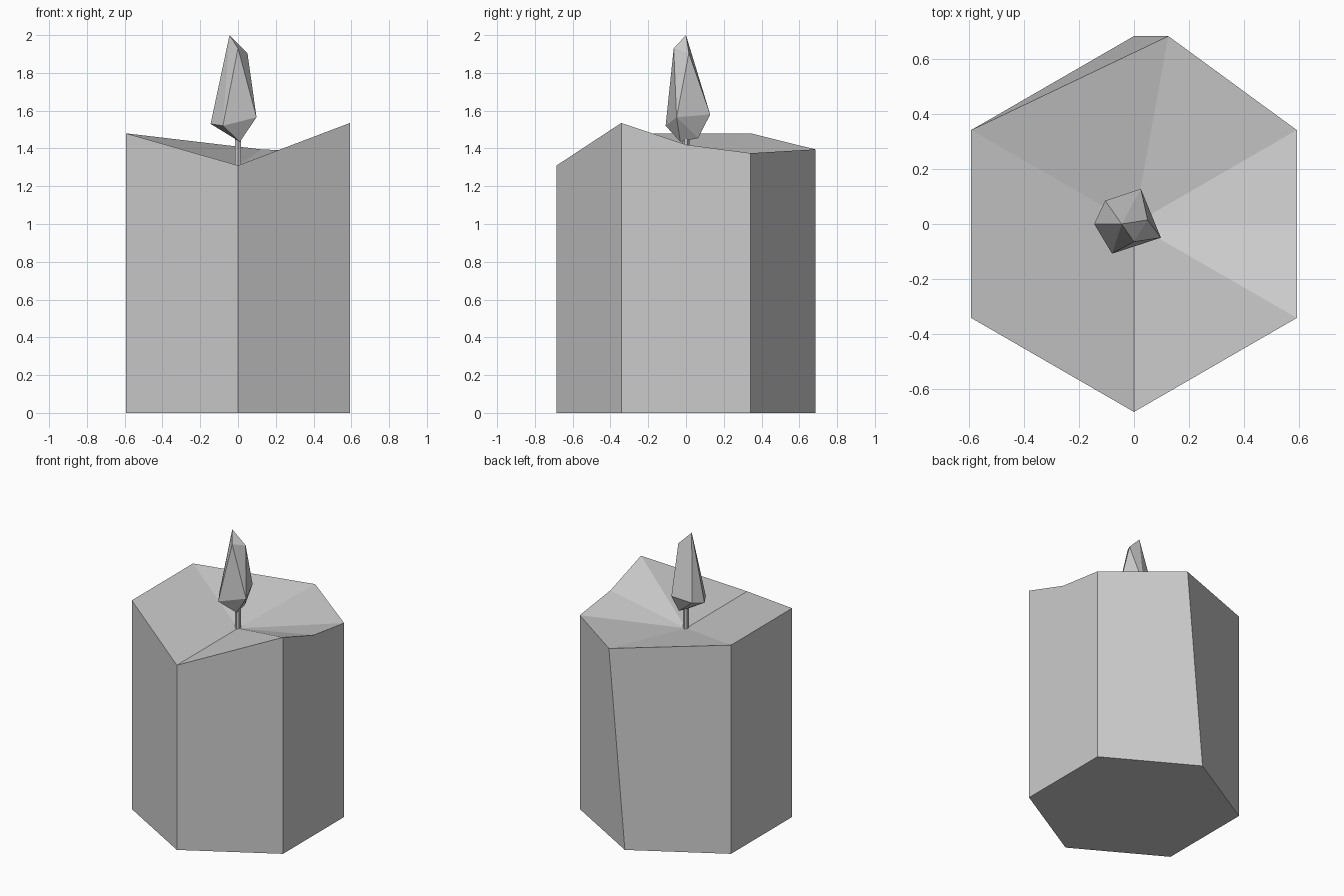
import bpy, bmesh
from math import radians, sin, cos
from mathutils import Vector

cube = bpy.data.objects.get("Cube")
if cube:
    bpy.data.objects.remove(cube, do_unlink=True)

GREY = (0.6, 0.6, 0.6, 1.0)
grey = bpy.data.materials.new("plain_grey")
grey.use_nodes = True
grey.diffuse_color = GREY
bsdf = next(n for n in grey.node_tree.nodes if n.type == 'BSDF_PRINCIPLED')
bsdf.inputs["Base Color"].default_value = GREY


def finish(name, bm):
    """Turn a bmesh into a flat shaded, grey object."""
    bmesh.ops.recalc_face_normals(bm, faces=bm.faces)
    mesh = bpy.data.meshes.new(name)
    bm.to_mesh(mesh)
    bm.free()
    mesh.materials.append(grey)
    obj = bpy.data.objects.new(name, mesh)
    bpy.context.collection.objects.link(obj)
    return obj


# Wax body: hexagonal base, uneven melted rim, top fanned around a low centre
RADIUS = 0.685
RIM_HEIGHTS = [1.31, 1.535, 1.375, 1.395, 1.48, 1.48]
BACK, RIGHT_SIDE = 3, 1
bm = bmesh.new()
base, rim = [], []
for i, height in enumerate(RIM_HEIGHTS):
    a = radians(60 * i - 90)
    x, y = RADIUS * cos(a), RADIUS * sin(a)
    base.append(bm.verts.new((x, y, 0)))
    lean = 0.125 if i == BACK else 0
    rim.append(bm.verts.new((x + lean, y, height)))
dip = bm.verts.new((base[RIGHT_SIDE].co.x, 0, 1.42))
centre = bm.verts.new((0, 0, 1.31))
bm.faces.new(base[::-1])
for i in range(6):
    j = (i + 1) % 6
    edge = [rim[i], dip, rim[j]] if i == RIGHT_SIDE else [rim[i], rim[j]]
    bm.faces.new([base[i], base[j]] + edge[::-1])
    for p, q in zip(edge, edge[1:]):
        bm.faces.new((centre, p, q))
finish("wax_body", bm)

# Wick
bm = bmesh.new()
bmesh.ops.create_cone(bm, cap_ends=True, segments=6, radius1=0.018,
                      radius2=0.018, depth=0.18)
bmesh.ops.translate(bm, verts=bm.verts, vec=(0, 0, 1.39))
finish("wick", bm)

# Flame: faceted teardrop wrapped around its tip, belly and foot points
tip = [(-0.045, 0, 2.0), (0.05, 0.015, 1.905), (0, -0.065, 1.93)]
belly = [(-0.145, 0, 1.53), (-0.105, 0.085, 1.55), (0.025, 0.128, 1.58),
         (0.098, -0.05, 1.565), (-0.08, -0.108, 1.52)]
foot = [(0.01, -0.03, 1.435), (0.01, 0.065, 1.455)]
bm = bmesh.new()
for point in tip + belly + foot:
    bm.verts.new(Vector(point))
bmesh.ops.convex_hull(bm, input=bm.verts)
finish("flame", bm)
